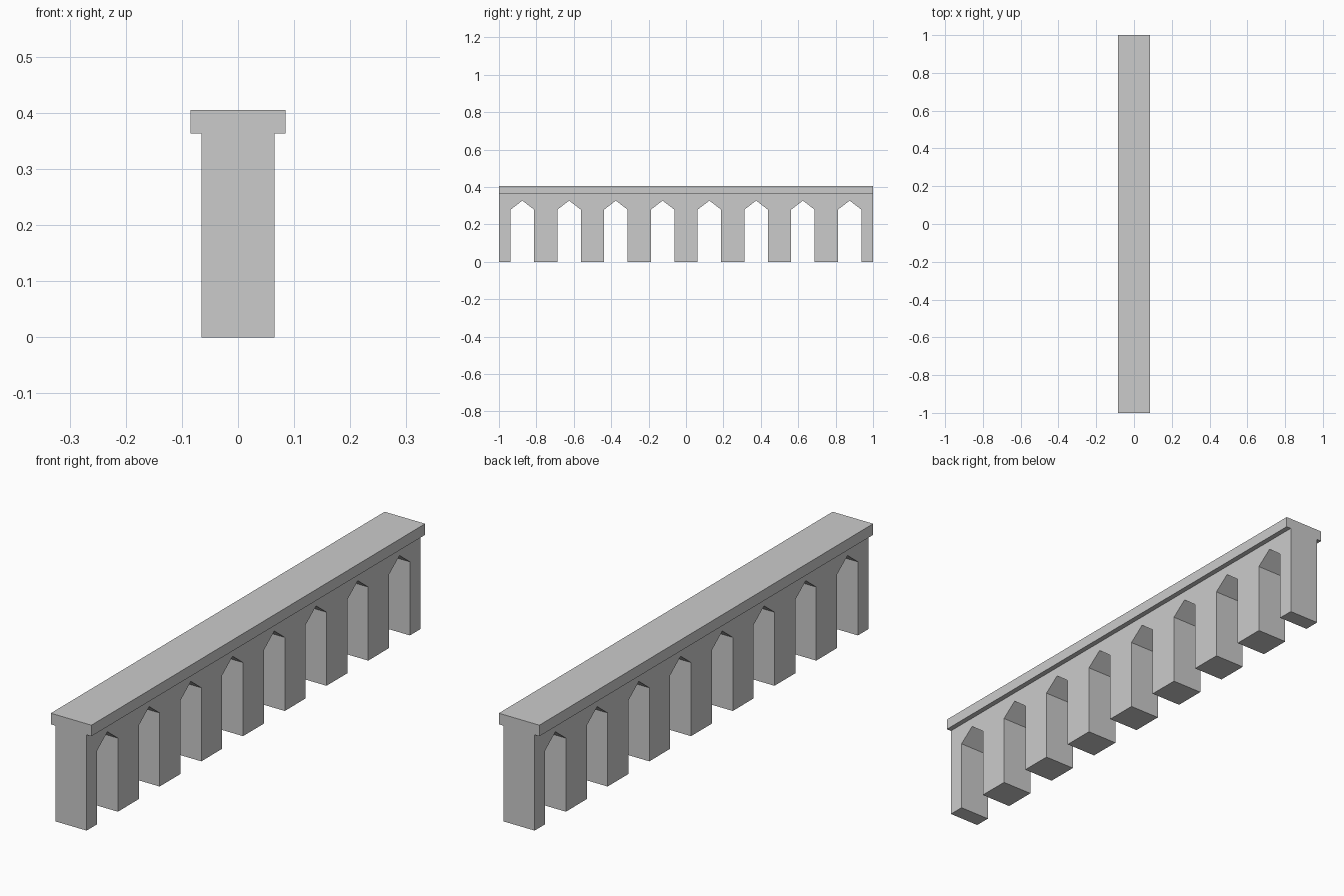
import bpy, bmesh

if "Cube" in bpy.data.objects:
    bpy.data.objects.remove(bpy.data.objects["Cube"])

BAYS, PITCH = 8, 0.25
WALL_X, DECK_X = 0.065, 0.085
HALF_OPEN, SPRING_Z, APEX_Z = 0.0625, 0.279, 0.327
DECK_Z, TOP_Z = 0.363, 0.405


def extrude_profile(name, profile, half_x):
    """Closed (y, z) outline extruded symmetrically along x."""
    bm = bmesh.new()
    face = bm.faces.new([bm.verts.new((-half_x, y, z)) for y, z in profile])
    ext = bmesh.ops.extrude_face_region(bm, geom=[face])
    verts = [g for g in ext["geom"] if isinstance(g, bmesh.types.BMVert)]
    bmesh.ops.translate(bm, verts=verts, vec=(2 * half_x, 0, 0))
    bmesh.ops.recalc_face_normals(bm, faces=bm.faces)
    mesh = bpy.data.meshes.new(name)
    bm.to_mesh(mesh)
    bm.free()
    obj = bpy.data.objects.new(name, mesh)
    bpy.context.collection.objects.link(obj)
    return obj


# Arcade wall: piers with pointed openings between them
outline = [(1, 0), (1, DECK_Z), (-1, DECK_Z), (-1, 0)]
for i in range(BAYS):
    c = -1 + PITCH * (i + 0.5)
    outline += [(c - HALF_OPEN, 0), (c - HALF_OPEN, SPRING_Z), (c, APEX_Z),
                (c + HALF_OPEN, SPRING_Z), (c + HALF_OPEN, 0)]
extrude_profile("arcade_wall", outline, WALL_X)

# Overhanging deck slab
extrude_profile("deck_slab", [(-1, DECK_Z), (1, DECK_Z), (1, TOP_Z), (-1, TOP_Z)], DECK_X)
